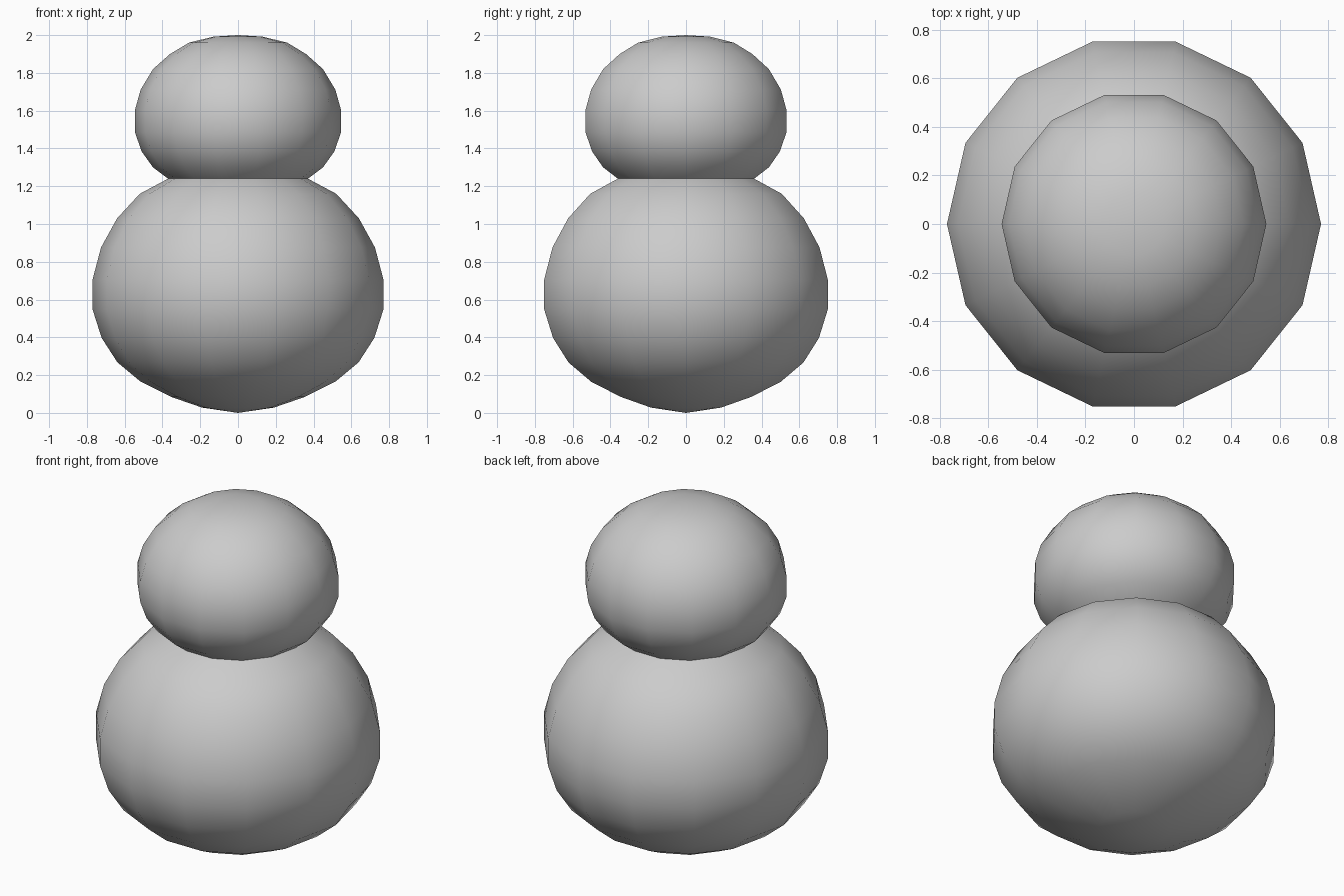
import bpy, bmesh, math

if "Cube" in bpy.data.objects:
    bpy.data.objects.remove(bpy.data.objects["Cube"])

SIDES = 14

# Half outline (radius, height) of the round body and head, meeting at a pinched neck
body = [(0, 0), (0.19, 0.028), (0.355, 0.085), (0.515, 0.165), (0.638, 0.267),
        (0.722, 0.397), (0.77, 0.548), (0.77, 0.706), (0.725, 0.876),
        (0.64, 1.03), (0.52, 1.16)]
neck = [(0.37, 1.24)]
head = [(0.45, 1.30), (0.51, 1.384), (0.545, 1.484), (0.545, 1.606), (0.515, 1.712),
        (0.45, 1.82), (0.36, 1.90), (0.26, 1.96), (0.13, 1.992), (0, 2.0)]


def lathe(name, profile):
    """Revolve a half outline around z."""
    bm = bmesh.new()
    verts = [bm.verts.new((r, 0, z)) for r, z in profile]
    edges = [bm.edges.new(pair) for pair in zip(verts, verts[1:])]
    bmesh.ops.spin(bm, geom=verts + edges, cent=(0, 0, 0), axis=(0, 0, 1),
                   angle=math.tau, steps=SIDES, use_merge=False)
    bmesh.ops.remove_doubles(bm, verts=bm.verts, dist=0.001)
    bmesh.ops.recalc_face_normals(bm, faces=bm.faces)
    mesh = bpy.data.meshes.new(name)
    bm.to_mesh(mesh)
    bm.free()
    obj = bpy.data.objects.new(name, mesh)
    bpy.context.collection.objects.link(obj)
    bpy.ops.object.select_all(action='DESELECT')
    obj.select_set(True)
    bpy.context.view_layer.objects.active = obj
    bpy.ops.object.shade_smooth_by_angle(angle=math.radians(40))
    return obj


# Two stacked bulbs as one continuous surface
lathe("stacked_bulbs", body + neck + head)
